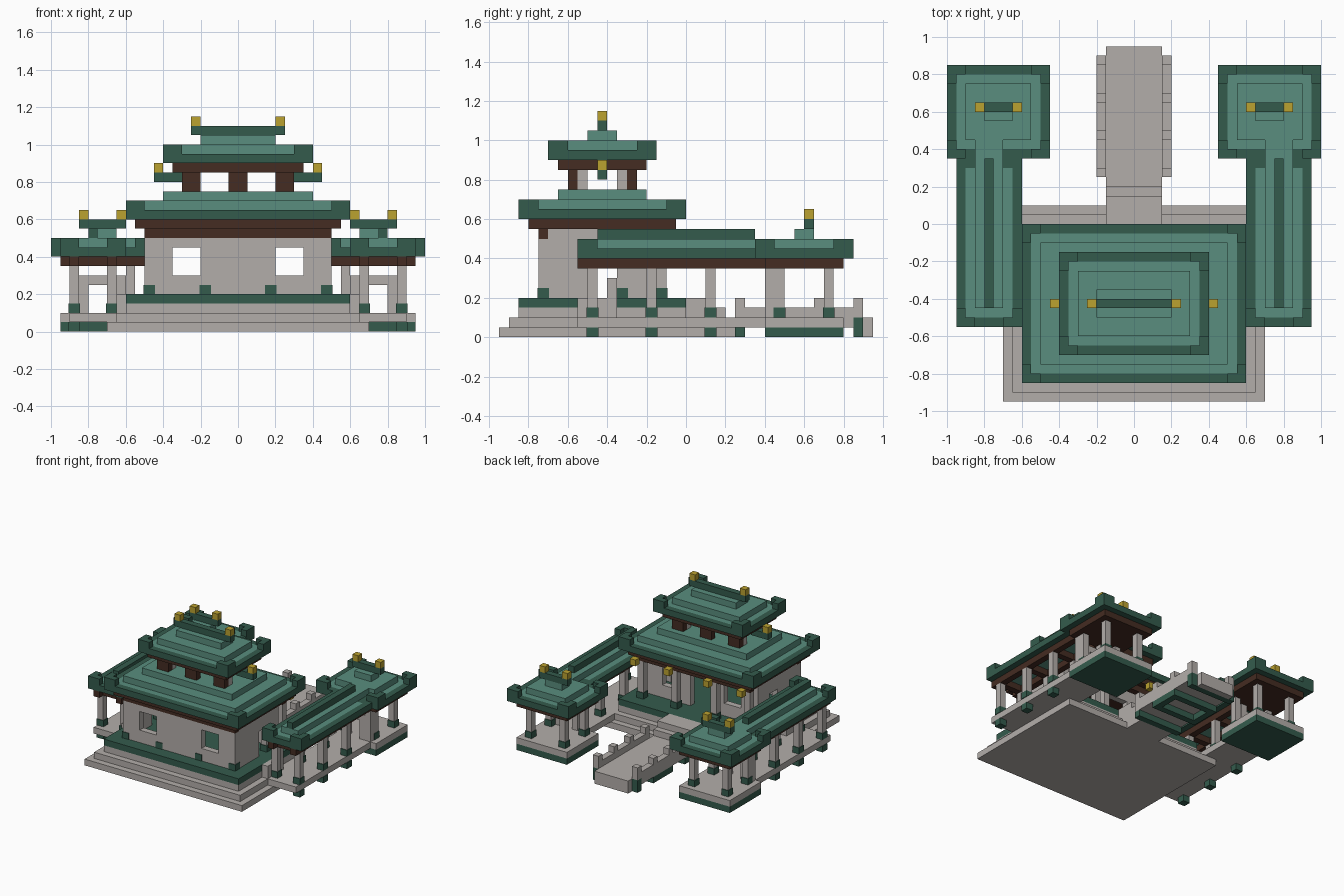
import bpy
import bmesh

UNIT = 0.05  # every part sits on this block grid

old = bpy.data.objects.get("Cube")
if old:
    bpy.data.objects.remove(old, do_unlink=True)


def colour(name, r, g, b):
    mat = bpy.data.materials.new(name)
    mat.use_nodes = True
    mat.diffuse_color = (r, g, b, 1)
    shader = mat.node_tree.nodes["Principled BSDF"]
    shader.inputs["Base Color"].default_value = (r, g, b, 1)
    shader.inputs["Roughness"].default_value = 0.9
    return mat


STONE = colour("pale_stone", .45, .42, .40)
TEAL = colour("teal_tile", .10, .27, .21)
GREEN = colour("dark_green", .034, .105, .073)
WOOD = colour("dark_wood", .058, .025, .016)
GOLD = colour("gold", .50, .36, .03)


def part(name, mat, *boxes):
    """One object made from boxes (x0, x1, y0, y1, z0, z1) in grid units."""
    bm = bmesh.new()
    for x0, x1, y0, y1, z0, z1 in boxes:
        cube = bmesh.ops.create_cube(bm, size=1)["verts"]
        for v in cube:
            v.co.x = (x1 if v.co.x > 0 else x0) * UNIT
            v.co.y = (y1 if v.co.y > 0 else y0) * UNIT
            v.co.z = (z1 if v.co.z > 0 else z0) * UNIT
    mesh = bpy.data.meshes.new(name)
    bm.to_mesh(mesh)
    bm.free()
    mesh.materials.append(mat)
    obj = bpy.data.objects.new(name, mesh)
    bpy.context.collection.objects.link(obj)
    return obj


def flip(boxes):
    return [(-b[1], -b[0], *b[2:]) for b in boxes]


def pair(name, mat, *boxes):
    """The same part on the left and the right."""
    part(name + "_left", mat, *boxes)
    part(name + "_right", mat, *flip(boxes))


def ring(x0, x1, y0, y1, z0, z1, w=1):
    return [(x0, x1, y0, y0 + w, z0, z1), (x0, x1, y1 - w, y1, z0, z1),
            (x0, x0 + w, y0 + w, y1 - w, z0, z1),
            (x1 - w, x1, y0 + w, y1 - w, z0, z1)]


def corners(x0, x1, y0, y1, z, back=True):
    """L-shaped raised eave corners."""
    out = []
    for y, s in ((y0, 1), (y1, -1)):
        if s < 0 and not back:
            continue
        for x, t in ((x0, 1), (x1, -1)):
            out.append((*sorted((x, x + 2 * t)), *sorted((y, y + s)), z, z + 1))
            out.append((*sorted((x, x + t)), *sorted((y + s, y + 2 * s)), z, z + 1))
    return out


def roof(name, make, x0, x1, y0, y1, z, tiers=2, back=True):
    make(name + "_eave", GREEN, *ring(x0, x1, y0, y1, z, z + 1),
         *corners(x0, x1, y0, y1, z + 1, back))
    steps = [(x0 + 1, x1 - 1, y0 + 1, y1 - 1, z, z + 1)]
    for i in range(1, tiers + 1):
        d = 2 * i
        steps.append((x0 + d, x1 - d, y0 + d, y1 - d, z + i, z + i + 1))
    make(name + "_tiles", TEAL, *steps)


def posts(xs, ys, z0, z1, grow=0):
    return [(x - grow, x + 1 + grow, y - grow, y + 1 + grow, z0, z1)
            for x in xs for y in ys]


def pierced(x0, x1, y0, y1, z0, z1, holes):
    """Wall along x with openings (left, right, sill, head)."""
    out, x = [], x0
    for left, right, sill, head in holes:
        out.append((x, left, y0, y1, z0, z1))
        if sill > z0:
            out.append((left, right, y0, y1, z0, sill))
        out.append((left, right, y0, y1, head, z1))
        x = right
    return out + [(x, x1, y0, y1, z0, z1)]


# Stepped platform
part("platform_steps", STONE, (-14, 14, -19, 2, 0, 1),
     (-13, 13, -18, 1, 1, 2), (-12, 12, -17, 0, 2, 3))
part("platform_edge", GREEN, (-12, 12, -17, 0, 3, 4))
pair("side_step", STONE, (12, 13, -11, -7, 2, 4), (12, 13, -8, -7, 4, 6))

# Main hall walls
windows = [(-7, -4, 6, 9), (4, 7, 6, 9)]
part("hall_front_wall", STONE, *pierced(-10, 10, -15, -14, 4, 10, windows))
part("hall_back_wall", STONE, *pierced(-9, 9, -5, -4, 4, 11,
     [windows[0], (-2, 2, 4, 9), windows[1]]))
pair("hall_side_wall", STONE, (9, 10, -14, -9, 4, 11),
     (9, 10, -7, -4, 4, 11), (9, 10, -9, -7, 8, 11))
hall_xs = (-10, -4, 3, 9)
part("porch_columns", STONE, *posts(hall_xs, (-3,), 4, 10))
part("hall_column_feet", GREEN, *posts(hall_xs, (-15, -3), 4, 5, .1),
     *posts((-10, 9), (-7,), 4, 5, .1))
part("hall_beams", WOOD, (-10, 10, -15, -14, 10, 11),
     (-10, 10, -3, -2, 10, 11), (-11, 11, -16, -1, 11, 12))
part("porch_lanterns", GOLD, *posts(hall_xs, (-1,), 10, 11))
roof("hall_roof", part, -12, 12, -17, 0, 12)

# Upper tower
part("tower_columns", WOOD, *[(x, x + 2, y, y + 1, 15, 17)
     for x in (-6, -1, 4) for y in (-12, -6)])
pair("tower_screen", STONE, (4, 6, -11, -10, 15, 17), (4, 6, -7, -6, 15, 17))
part("tower_beam", WOOD, (-7, 7, -13, -4, 17, 18))
pair("side_ridge", GREEN, (6, 9, -9, -8, 16, 17))
pair("side_ridge_finial", GOLD, (8, 9, -9, -8, 17, 18))
roof("tower_roof", part, -8, 8, -14, -3, 18)
part("tower_ridge", GREEN, (-5, 5, -9, -8, 21, 22))
pair("tower_finial", GOLD, (4, 5, -9, -8, 22, 23))

# Covered corridors
corridor_ys = (-10, -4, 2)
pair("corridor_floor", STONE, (12, 18, -11, 8, 1, 2))
pair("corridor_columns", STONE, *posts((13, 17), corridor_ys, 2, 7))
pair("corridor_column_feet", GREEN, *posts((13, 17), corridor_ys, 2, 3, .1),
     *posts((17,), corridor_ys, 0, 1, .1))
pair("corridor_beams", WOOD, (13, 14, -11, 8, 7, 8), (17, 18, -11, 8, 7, 8),
     *[(14, 17, y, y + 1, 7, 8) for y in corridor_ys])
roof("corridor_roof", pair, 12, 19, -11, 7, 8, 0, False)
pair("corridor_upper_tiles", TEAL, (14, 17, -9, 9, 9, 10))
pair("corridor_ridge", GREEN, (15, 16, -9, 7, 10, 11))

# Corner pavilions
pavilion_xs, pavilion_ys = (11, 17), (9, 14)
pair("pavilion_base", GREEN, (10, 19, 8, 16, 0, 1))
pair("pavilion_floor", STONE, (10, 19, 8, 16, 1, 2))
pair("pavilion_columns", STONE, *posts(pavilion_xs, pavilion_ys, 2, 7))
pair("pavilion_column_feet", GREEN, *posts(pavilion_xs, pavilion_ys, 2, 3, .1))
pair("pavilion_screen", STONE, (13, 14, 8, 9, 2, 7), (17, 18, 8, 9, 2, 7),
     (14, 17, 8, 9, 5, 6), (16, 17, 8, 9, 2, 5))
pair("pavilion_beam", WOOD, (10, 19, 8, 16, 7, 8))
roof("pavilion_roof", pair, 9, 20, 7, 17, 8)
pair("pavilion_ridge", GREEN, (12, 17, 12, 13, 11, 12))
pair("pavilion_finials", GOLD, *posts((12, 16), (12,), 12, 13))

# Rear bridge
post_ys = (5, 9, 13, 17)
part("bridge_stairs", STONE, (-3, 3, 0, 3, 0, 4), (-3, 3, 3, 4, 0, 3),
     (-3, 3, 4, 5, 0, 1))
part("bridge_deck", STONE, (-3, 3, 4, 19, 1, 2), (-3, 3, 18, 19, 0, 1))
pair("bridge_railing", STONE, (3, 4, 5, 17, 1, 3), (3, 4, 17, 18, 2, 3),
     *posts((3,), post_ys, 3, 4))
part("bridge_cross_beams", GREEN, *[(-4, 4, y, y + 1, 0, 1) for y in post_ys])
pair("bridge_side_beam", GREEN, (3, 4, 10, 13, 0, 1), (3, 4, 17, 18, 1, 2))
